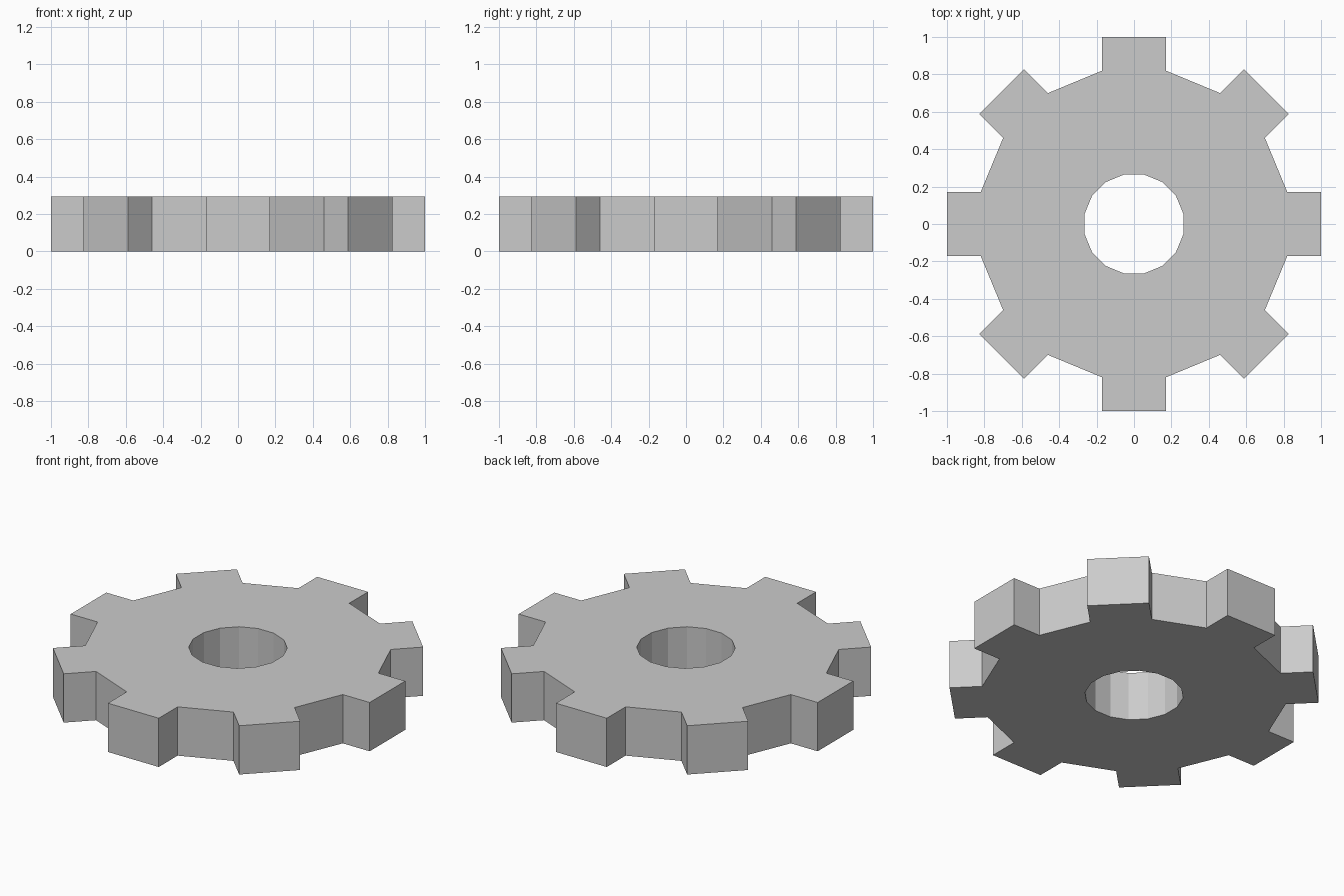
import bpy, bmesh
from math import pi, cos, sin
from mathutils import Matrix, Vector

if "Cube" in bpy.data.objects:
    bpy.data.objects.remove(bpy.data.objects["Cube"])

TEETH = 8
HEIGHT = 0.295
TIP, ROOT, HALF_W = 1.0, 0.82, 0.17
BORE = 0.27
a = pi / (2 * TEETH)

# One tooth sector: bore edge, root, tip, tip, root, bore edge
sector = [(BORE * cos(a), -BORE * sin(a)), (ROOT, -HALF_W), (TIP, -HALF_W),
          (TIP, HALF_W), (ROOT, HALF_W), (BORE * cos(a), BORE * sin(a))]

bm = bmesh.new()
rings = []
for i in range(TEETH):
    rot = Matrix.Rotation(2 * pi * i / TEETH, 3, 'Z')
    rings.append([bm.verts.new(rot @ Vector((x, y, 0))) for x, y in sector])

# Tooth faces and the web between neighbouring teeth
for i, s in enumerate(rings):
    n = rings[(i + 1) % TEETH]
    bm.faces.new(s)
    bm.faces.new((s[5], s[4], n[1], n[0]))

# Thickness
ext = bmesh.ops.extrude_face_region(bm, geom=bm.faces[:], use_keep_orig=True)
top = [v for v in ext['geom'] if isinstance(v, bmesh.types.BMVert)]
bmesh.ops.translate(bm, verts=top, vec=(0, 0, HEIGHT))
bmesh.ops.recalc_face_normals(bm, faces=bm.faces[:])

mesh = bpy.data.meshes.new("gear_wheel")
bm.to_mesh(mesh)
bm.free()
gear = bpy.data.objects.new("gear_wheel", mesh)
bpy.context.collection.objects.link(gear)
